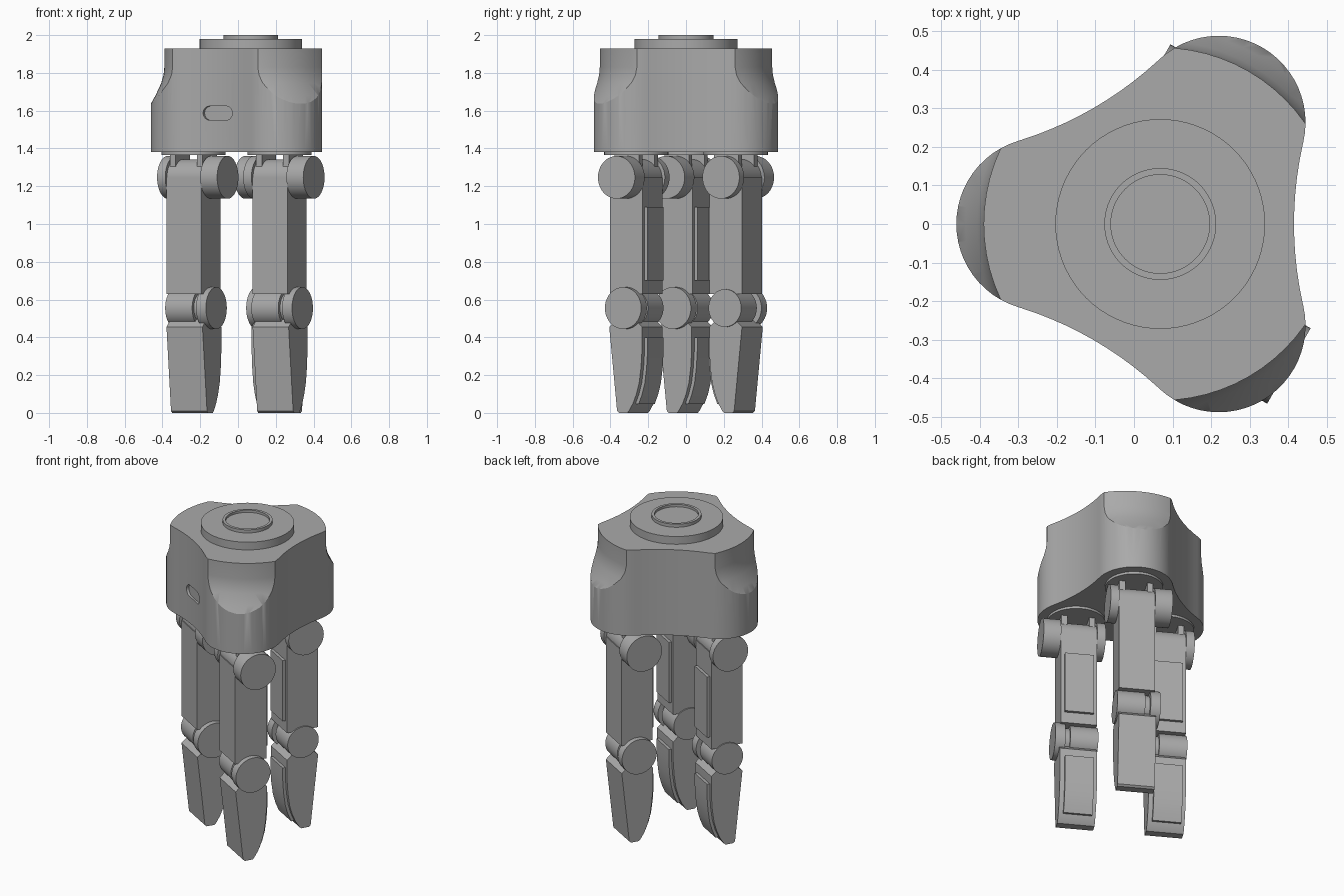
import bpy, bmesh
from math import radians, sin, cos, pi
from mathutils import Matrix, Vector

if "Cube" in bpy.data.objects:
    bpy.data.objects.remove(bpy.data.objects["Cube"])

grey = bpy.data.materials.new("matte grey")
grey.use_nodes = True
grey.diffuse_color = (0.4, 0.4, 0.4, 1)
grey.node_tree.nodes["Principled BSDF"].inputs["Base Color"].default_value = (0.4, 0.4, 0.4, 1)

AXIS = Matrix.Translation((0.068, 0, 0))      # centre line of the palm
LOBE_DIST, LOBE_R, WAIST = 0.304, 0.225, 0.347


def finish(bm, name, matrix):
    bmesh.ops.remove_doubles(bm, verts=bm.verts, dist=1e-5)
    bmesh.ops.recalc_face_normals(bm, faces=bm.faces)
    mesh = bpy.data.meshes.new(name)
    bm.to_mesh(mesh)
    bm.free()
    mesh.materials.append(grey)
    obj = bpy.data.objects.new(name, mesh)
    bpy.context.collection.objects.link(obj)
    obj.matrix_world = matrix
    bpy.ops.object.select_all(action='DESELECT')
    obj.select_set(True)
    bpy.context.view_layer.objects.active = obj
    bpy.ops.object.shade_smooth_by_angle(angle=radians(30))
    return obj


def prism(name, outline, lo, hi, matrix, along="X"):
    """Extrude a 2D outline from lo to hi along X (outline in YZ) or Z (outline in XY)."""
    bm = bmesh.new()
    place = (lambda a, b: (lo, a, b)) if along == "X" else (lambda a, b: (a, b, lo))
    step = (hi - lo, 0, 0) if along == "X" else (0, 0, hi - lo)
    face = bm.faces.new([bm.verts.new(place(a, b)) for a, b in outline])
    ext = bmesh.ops.extrude_face_region(bm, geom=[face], use_keep_orig=True)
    new = [g for g in ext["geom"] if isinstance(g, bmesh.types.BMVert)]
    bmesh.ops.translate(bm, verts=new, vec=step)
    return finish(bm, name, matrix)


def lathe(name, profile, matrix, steps=72):
    bm = bmesh.new()
    verts = [bm.verts.new((r, 0, z)) for r, z in profile]
    edges = [bm.edges.new(pair) for pair in zip(verts, verts[1:])]
    bmesh.ops.spin(bm, geom=verts + edges, cent=(0, 0, 0), axis=(0, 0, 1),
                   angle=2 * pi, steps=steps)
    return finish(bm, name, matrix)


def arc(cx, cy, r, start, end, n):
    return [(cx + r * cos(start + (end - start) * i / n),
             cy + r * sin(start + (end - start) * i / n)) for i in range(n + 1)]


def circle(cy, cz, r, n=40):
    return arc(cy, cz, r, 0, 2 * pi, n)[:-1]


def rect(y0, y1, z0, z1):
    return [(y0, z0), (y1, z0), (y1, z1), (y0, z1)]


def boolean(obj, cutter, operation):
    mod = obj.modifiers.new("cut", 'BOOLEAN')
    mod.object, mod.operation, mod.solver = cutter, operation, 'EXACT'
    bpy.context.view_layer.objects.active = obj
    bpy.ops.object.modifier_apply(modifier=mod.name)
    bpy.data.objects.remove(cutter)


# Palm outline: three round lobes joined by tangent hollow sides
hollow_d = 1.29
hollow_r = hollow_d - WAIST
outline = []
for k in range(3):
    a = radians(60 + 120 * k)
    outline += arc(LOBE_DIST * cos(a), LOBE_DIST * sin(a), LOBE_R,
                   a - radians(73), a + radians(73), 24)
    b = a + radians(60)
    outline += arc(hollow_d * cos(b), hollow_d * sin(b), hollow_r,
                   b + pi + radians(12.4), b + pi - radians(12.4), 10)
palm = prism("palm", outline, 1.38, 1.93, AXIS, "Z")

# Turned envelope that scoops the upper lobes
envelope = lathe("palm_envelope", [(0, 1.3), (0.7, 1.3), (0.7, 1.4), (0.53, 1.635), (0.505, 1.68),
                                   (0.475, 1.745), (0.462, 1.79), (0.458, 1.83), (0.458, 2.1),
                                   (0, 2.1)], AXIS)
boolean(palm, envelope, 'INTERSECT')

# Shallow rounded slot in one hollow side
slot = arc(0.052, 1.587, 0.037, -pi / 2, pi / 2, 12) + arc(-0.052, 1.587, 0.037, pi / 2, 1.5 * pi, 12)
slot_cutter = prism("slot_cutter", slot, WAIST - 0.012, WAIST + 0.1,
                    AXIS @ Matrix.Rotation(radians(240), 4, 'Z'))
boolean(palm, slot_cutter, 'DIFFERENCE')
palm.select_set(True)
bpy.context.view_layer.objects.active = palm
bpy.ops.object.shade_smooth_by_angle(angle=radians(30))

# Wrist flange with a raised ring
lathe("wrist_flange", [(0, 1.92), (0.272, 1.92), (0.272, 1.98), (0.145, 1.98), (0.145, 2.0),
                       (0.128, 2.0), (0.128, 1.985), (0, 1.985)], AXIS)

# Fingertip profile: straight back, curved gripping side
grip = [(0.1, 0.455), (0.1, 0.33), (0.094, 0.24), (0.083, 0.16), (0.066, 0.1),
        (0.045, 0.05), (0.02, 0.01)]
tip = [(-0.05, 0.5), (0.05, 0.5)] + grip + [(0.01, 0), (-0.04, 0), (-0.052, 0.01), (-0.1, 0.455)]
pad_inner = [(0.085, 0.4)] + [(y - 0.01, z) for y, z in grip[1:-1]]
pad_outer = [(0.118, 0.4)] + [(y + 0.018, z - 0.004) for y, z in grip[1:-1]]


def finger(label, lobe_angle, turn):
    a = radians(lobe_angle)
    m = (AXIS @ Matrix.Translation((LOBE_DIST * cos(a), LOBE_DIST * sin(a), 0))
         @ Matrix.Rotation(radians(turn), 4, 'Z'))

    def part(name, shape, lo, hi, along="X"):
        prism(label + "_" + name, shape, lo, hi, m, along)

    # Swivel disc and bracket
    part("swivel_disc", circle(0, 0, 0.17, 56), 1.365, 1.39, "Z")
    for side, x in (("inner", -0.1), ("outer", 0.065)):
        part(side + "_bracket", rect(-0.075, 0.075, 1.25, 1.37), x, x + 0.035)
    # Upper knuckle
    part("knuckle_barrel", circle(0, 1.247, 0.095), -0.15, 0.2)
    part("knuckle_inner_cap", circle(0, 1.247, 0.113), -0.157, -0.107)
    part("knuckle_outer_cap", circle(0, 1.247, 0.113), 0.107, 0.21)
    # Upper link with its gripping pad
    part("upper_link", rect(-0.1, 0.1, 0.63, 1.245), -0.107, 0.107)
    part("upper_pad", rect(0.09, 0.118, 0.7, 1.09), -0.085, 0.085)
    # Middle joint
    part("joint_barrel", circle(0, 0.555, 0.1), -0.115, 0.05)
    part("joint_pin", circle(0, 0.555, 0.082), 0.04, 0.09)
    part("joint_cap", circle(0, 0.555, 0.111), 0.08, 0.14)
    # Fingertip with its curved pad
    part("fingertip", tip, -0.107, 0.113)
    part("fingertip_pad", pad_inner + pad_outer[::-1], -0.085, 0.085)


# Two fingers side by side, the third facing them
finger("right_finger", 180, -30)
finger("left_finger", -60, -30)
finger("back_finger", 60, 150)
